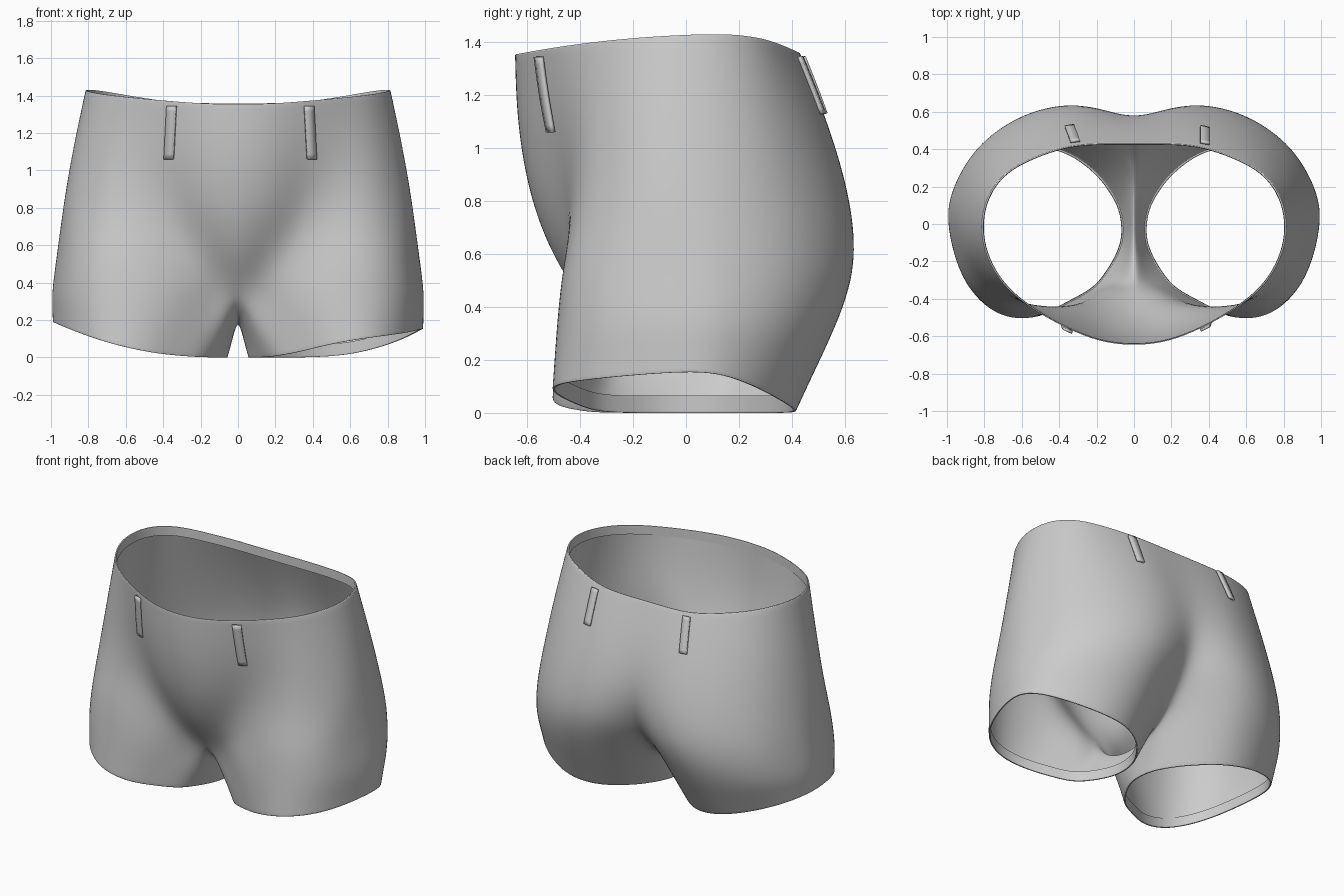
import bpy
import bmesh
from mathutils import Vector

if "Cube" in bpy.data.objects:
    bpy.data.objects.remove(bpy.data.objects["Cube"], do_unlink=True)

# One plain cloth material
cloth = bpy.data.materials.new("grey_cloth")
cloth.use_nodes = True
GREY = (0.6, 0.6, 0.6, 1)
cloth.diffuse_color = GREY
cloth.node_tree.nodes["Principled BSDF"].inputs["Base Color"].default_value = GREY


def waist_height(y):
    """The waist edge is highest a little behind the hips."""
    d = y - 0.15
    return 1.43 - (0.12 if d < 0 else 0.9) * d * d


def section(xs, ys, height):
    """Half cross-section from front centre round the hip to back centre."""
    return [Vector((x, y, height(y) if callable(height) else height)) for x, y in zip(xs, ys)]


def sharpen(ring, closed):
    """Push points outward so the subdivided curve passes through them."""
    out = []
    mirror = Vector((-1, 1, 1))
    n = len(ring)
    for i, p in enumerate(ring):
        a = ring[i - 1] if i or closed else ring[1] * mirror
        b = ring[(i + 1) % n] if i < n - 1 or closed else ring[-2] * mirror
        out.append(p + (p - (a + b) / 2) / 3)
    return out


Vector_mul = lambda p: Vector((-p.x, p.y, p.z))


def sharpen_half(ring):
    full = [Vector_mul(ring[1])] + ring + [Vector_mul(ring[-2])]
    return [p + (p - (full[i] + full[i + 2]) / 2) / 3 for i, p in enumerate(ring)]


# Cross-sections of the trunk, from waist to crotch
waist = section(
    [0, .2, .4, .56, .7, .79, .815, .78, .69, .55, .36, .18, 0],
    [-.645, -.62, -.535, -.44, -.32, -.16, 0, .15, .27, .35, .415, .43, .43], waist_height)
belly = section(
    [0, .2, .4, .57, .73, .85, .885, .85, .75, .58, .36, .18, 0],
    [-.64, -.605, -.505, -.43, -.34, -.17, 0, .18, .33, .45, .525, .535, .53], 1.1)
hips = section(
    [0, .18, .34, .52, .73, .89, .935, .9, .79, .58, .34, .15, 0],
    [-.59, -.555, -.46, -.43, -.38, -.2, 0, .2, .39, .55, .625, .62, .6], 0.8)
seat = section(
    [0, .13, .27, .45, .68, .88, .965, .94, .83, .6, .34, .13, 0],
    [-.49, -.45, -.42, -.455, -.455, -.31, 0, .2, .42, .59, .65, .595, .53], 0.55)
thigh = section(
    [0, .11, .26, .45, .7, .9, .99, .97, .85, .62, .36, .14, 0],
    [-.34, -.34, -.41, -.475, -.47, -.32, -.02, .18, .39, .54, .575, .46, .36], 0.35)
trunk = [sharpen_half(s) for s in (waist, belly, hips, seat, thigh)]

# Crotch seam, back to front, closes the thigh section into a leg ring
seam = [Vector((0, y, z)) for y, z in ((.22, .255), (.08, .215), (-.06, .2), (-.2, .235))]
leg_top = trunk[-1] + seam

# Plan of the leg opening
HEM_X = [.15, .22, .35, .5, .7, .89, .985, .965, .85, .62, .39, .22, .14, .085, .06, .06, .1]
HEM_Y = [-.27, -.35, -.42, -.49, -.49, -.33, -.03, .14, .29, .405, .4, .29, .2, .11, .02, -.09, -.19]


def hem_ring(rise, front_power, back_power):
    """Leg opening whose edge climbs towards the outside."""
    ring = []
    for x, y in zip(HEM_X, HEM_Y):
        t = min(1, max(0, (y + 0.5) / 0.9))
        power = front_power + (back_power - front_power) * t
        ring.append(Vector((x, y, rise * max(0, (x - 0.06) / 0.93) ** power)))
    return sharpen(ring, True)


def shrunk(ring, centre, factor, lift):
    return [Vector((centre.x + (p.x - centre.x) * factor,
                    centre.y + (p.y - centre.y) * factor, p.z + lift)) for p in ring]


bm = bmesh.new()
crease = bm.edges.layers.float.new("crease_edge")


def loft(rows, closed):
    """Join successive rows of vertices with quads."""
    for upper, lower in zip(rows, rows[1:]):
        n = len(upper)
        for i in range(n if closed else n - 1):
            j = (i + 1) % n
            bm.faces.new((upper[i], lower[i], lower[j], upper[j]))


def crease_row(row, closed):
    for i in range(len(row) if closed else len(row) - 1):
        edge = bm.edges.get((row[i], row[(i + 1) % len(row)]))
        edge[crease] = 0.8


# Both halves: trunk, leg, and the turned-in bands at waist and hem
for side, hem in ((1, hem_ring(.155, 1, 4)), (-1, hem_ring(.19, 2.3, 2))):
    def place(points):
        return [bm.verts.new((p.x * side, p.y, p.z)) for p in points]

    origin = Vector((0, -0.1, 0))
    band = [shrunk(trunk[0], origin, .985, -.06), shrunk(trunk[0], origin, .987, 0)]
    rows = [place(r) for r in band + trunk]
    loft(rows, False)
    crease_row(rows[1], False)
    crease_row(rows[2], False)

    middle = Vector((0.52, -0.04, 0))
    mid_leg = [a.lerp(b, 0.5) for a, b in zip(leg_top, hem)]
    lower = [mid_leg, hem, shrunk(hem, middle, .98, 0), shrunk(hem, middle, .975, .065)]
    leg_rows = [rows[-1] + place(seam)] + [place(r) for r in lower]
    loft(leg_rows, True)
    crease_row(leg_rows[2], True)
    crease_row(leg_rows[3], True)

bmesh.ops.remove_doubles(bm, verts=[v for v in bm.verts if abs(v.co.x) < 1e-4], dist=1e-4)
bmesh.ops.recalc_face_normals(bm, faces=bm.faces)


def make_object(name, mesh_bm):
    mesh = bpy.data.meshes.new(name)
    mesh_bm.to_mesh(mesh)
    mesh_bm.free()
    mesh.materials.append(cloth)
    mesh.shade_smooth()
    obj = bpy.data.objects.new(name, mesh)
    bpy.context.collection.objects.link(obj)
    return obj


shorts = make_object("shorts", bm)
subsurf = shorts.modifiers.new("smooth_cloth", "SUBSURF")
subsurf.levels = subsurf.render_levels = 3


# Belt loops: narrow strips laid onto the cloth
def belt_loop(name, x_top, x_bottom, z_bottom, facing):
    strip = bmesh.new()
    bmesh.ops.create_grid(strip, x_segments=2, y_segments=10, size=0.5)
    for v in strip.verts:
        t = v.co.y + 0.5
        x = x_bottom + (x_top - x_bottom) * t + v.co.x * 0.05
        v.co = (x, facing * 0.9, z_bottom + (1.345 - z_bottom) * t)
    obj = make_object(name, strip)
    wrap = obj.modifiers.new("lay_on_cloth", "SHRINKWRAP")
    wrap.target = shorts
    wrap.wrap_method = "PROJECT"
    wrap.use_project_y = True
    wrap.use_negative_direction = facing > 0
    wrap.use_positive_direction = facing < 0
    wrap.wrap_mode = "OUTSIDE_SURFACE"
    wrap.offset = 0.014
    thick = obj.modifiers.new("thickness", "SOLIDIFY")
    thick.thickness = 0.014
    thick.offset = 0


belt_loop("front_right_belt_loop", -.355, -.37, 1.06, -1)
belt_loop("front_left_belt_loop", .38, .395, 1.06, -1)
belt_loop("back_right_belt_loop", -.315, -.345, 1.13, 1)
belt_loop("back_left_belt_loop", .38, .38, 1.13, 1)
